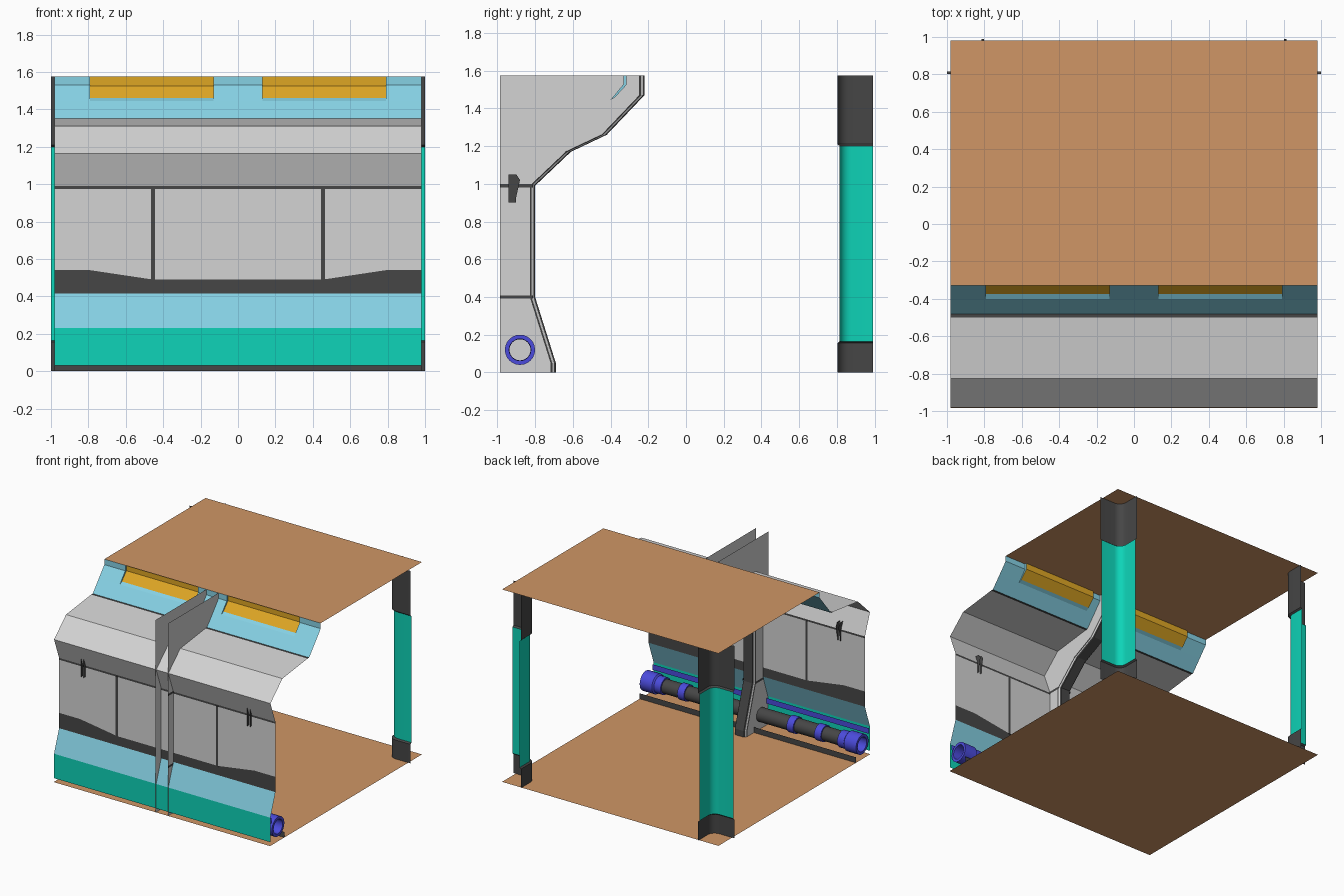
import bpy, bmesh, math

old = bpy.data.objects.get("Cube")
if old:
    bpy.data.objects.remove(old, do_unlink=True)


def material(name, r, g, b):
    lin = [(c / 255 / 12.92) if c < 11 else ((c / 255 + 0.055) / 1.055) ** 2.4 for c in (r, g, b)]
    m = bpy.data.materials.new(name)
    m.use_nodes = True
    m.diffuse_color = (*lin, 1)
    m.node_tree.nodes["Principled BSDF"].inputs["Base Color"].default_value = (*lin, 1)
    return m


GREY = material("light grey", 211, 211, 211)
DARK = material("charcoal", 70, 70, 70)
TAN = material("tan", 208, 150, 102)
GREEN = material("teal green", 14, 212, 184)
BLUE = material("pale blue", 134, 209, 228)
INDIGO = material("indigo", 75, 75, 220)
AMBER = material("amber", 222, 166, 36)

HALF = 0.98        # half width of the module
HEIGHT = 1.575     # ceiling level


def strips(name, rows, mat, smooth=False):
    """Skin a grid of points; mat(row, column) picks the material, None leaves a hole."""
    bm = bmesh.new()
    grid = [[bm.verts.new(p) for p in row] for row in rows]
    used = []
    for r in range(len(rows) - 1):
        for c in range(len(rows[r]) - 1):
            m = mat(r, c)
            if m is None:
                continue
            if m not in used:
                used.append(m)
            f = bm.faces.new((grid[r][c], grid[r][c + 1], grid[r + 1][c + 1], grid[r + 1][c]))
            f.material_index = used.index(m)
    bmesh.ops.remove_doubles(bm, verts=bm.verts, dist=1e-5)
    bmesh.ops.delete(bm, geom=[v for v in bm.verts if not v.link_faces], context='VERTS')
    me = bpy.data.meshes.new(name)
    bm.to_mesh(me)
    bm.free()
    for m in used:
        me.materials.append(m)
    ob = bpy.data.objects.new(name, me)
    bpy.context.collection.objects.link(ob)
    if smooth:
        bpy.ops.object.select_all(action='DESELECT')
        ob.select_set(True)
        bpy.context.view_layer.objects.active = ob
        bpy.ops.object.shade_smooth_by_angle(angle=math.radians(35))
    return ob


def sheet(name, profile, colours, x0=-HALF, x1=HALF):
    """Extrude a (y, z) profile along x, one colour per segment."""
    rows = [[(x0, y, z), (x1, y, z)] for y, z in profile]
    return strips(name, rows, lambda r, c: colours[r])


# Floor and ceiling
sheet("floor", [(-0.985, 0), (HALF, 0)], [TAN])
sheet("ceiling", [(-0.33, HEIGHT), (HALF, HEIGHT)], [TAN])

# Wall skin: base, lower slope, overhang and shelf
sheet("lower_wall", [(-0.98, 0.03), (-0.98, 0.23), (-0.915, 0.415)], [GREEN, BLUE])
sheet("upper_wall", [(-0.915, 0.99), (-0.98, 1.165), (-0.825, 1.31), (-0.5, 1.35), (-0.48, 1.35)],
      [GREY, GREY, GREY, DARK])
sheet("floor_skirting", [(-0.8, 0), (-0.8, 0.045)], [DARK])
sheet("cable_rail", [(-0.965, 0.175), (-0.965, 0.22)], [INDIGO])

# Door band with stepped dark trim below and a dark seam above
door_x = [-HALF, -0.79, -0.455, 0.455, 0.79, HALF]
trim_z = [0.54, 0.54, 0.49, 0.49, 0.54, 0.54]
levels = [[0.415] * 6, trim_z, [0.975] * 6, [0.99] * 6]
strips("door_panels", [[(x, -0.915, z) for x, z in zip(door_x, lv)] for lv in levels],
       lambda r, c: (DARK, GREY, DARK)[r])

# Sloped top panel with openings for the lamps
top_x = [-HALF, -0.79, -0.13, 0.13, 0.79, HALF]
top_profile = [(-0.48, 1.35), (-0.4, 1.445), (-0.33, 1.53), (-0.33, HEIGHT)]
strips("top_panel", [[(x, y, z) for x in top_x] for y, z in top_profile],
       lambda r, c: None if r > 0 and c in (1, 3) else BLUE)

lamp_profile = [(-0.375, 1.46), (-0.315, 1.525), (-0.315, HEIGHT)]
for side, s in (("left", 1), ("right", -1)):
    # Recessed lamp with its ledge and end caps
    x0, x1 = sorted((s * 0.13, s * 0.79))
    sheet(side + "_lamp", [top_profile[1]] + lamp_profile, [BLUE, AMBER, AMBER], x0, x1)
    for end, x in (("inner", s * 0.13), ("outer", s * 0.79)):
        strips(f"{side}_lamp_{end}_cap",
               [[(x, y, z) for y, z in prof] for prof in (top_profile[1:], lamp_profile)],
               lambda r, c: BLUE)

    # Door gap strip
    x0, x1 = s * 0.455 - 0.01, s * 0.455 + 0.01
    sheet(side + "_door_gap", [(-0.91, 0.485), (-0.92, 0.485), (-0.92, 0.98), (-0.91, 0.98), (-0.91, 0.485)],
          [DARK] * 4, x0, x1)

    # Latch: a pair of flat plates
    for part, x in (("inner", s * 0.74), ("outer", s * 0.765)):
        outline = [(-0.94, -0.9, 0.9), (-0.94, -0.9, 0.93), (-0.94, -0.88, 1.02), (-0.94, -0.9, 1.05)]
        strips(f"{side}_latch_{part}_plate", [[(x, a, z), (x, b, z)] for a, b, z in outline],
               lambda r, c: DARK)

    # Open pipe along the base: (x, radius, colour of the stretch that follows)
    lathe = [(0.06, 0.056, DARK)]
    for ring in (0.37, 0.62):
        lathe += [(ring - 0.03, 0.056, INDIGO), (ring - 0.03, 0.066, INDIGO),
                  (ring + 0.03, 0.066, INDIGO), (ring + 0.03, 0.056, DARK)]
    lathe += [(0.8, 0.056, INDIGO), (0.8, 0.068, INDIGO), (0.86, 0.068, INDIGO), (0.87, 0.08, INDIGO),
              (HALF, 0.08, INDIGO), (HALF, 0.058, INDIGO), (0.85, 0.056, INDIGO)]
    turns = [2 * math.pi * i / 24 for i in range(25)]
    strips(side + "_pipe",
           [[(s * x, -0.88 + r * math.cos(a * s), 0.12 + r * math.sin(a * s)) for a in turns]
            for x, r, _ in lathe],
           lambda r, c: lathe[r][2], smooth=True)

    # Rounded corner column with thicker foot and head
    def plan(grow):
        face, rad = 0.815 - grow, 0.06
        pts = [(face, 0.99)]
        for i in range(7):
            a = math.pi / 2 * i / 6
            pts.append((face + rad - rad * math.cos(a), face + rad - rad * math.sin(a)))
        return pts + [(1.0, face)]

    stages = [(0, 0.012), (0.155, 0.012), (0.165, 0), (1.2, 0), (1.21, 0.012), (HEIGHT, 0.012)]
    strips(side + "_column", [[(s * x, y, z) for x, y in plan(g)] for z, g in stages],
           lambda r, c: GREEN if r == 2 else DARK, smooth=True)

# Central rib: flat side plates, grooved rim and dark inner face
rib = [(-0.69, 0), (-0.69, 0.05), (-0.8, 0.4), (-0.8, 0.99), (-0.61, 1.17),
       (-0.42, 1.26), (-0.22, 1.47), (-0.22, HEIGHT)]
half_section = [(0.055, None), (0.055, 0.028), (0.051, 0.019), (0.046, 0.009), (0.04, 0)]
section = [(-x, d) for x, d in half_section] + [(x, d) for x, d in reversed(half_section)]
rib_colours = [GREY, DARK, GREY, DARK, DARK, DARK, GREY, DARK, GREY]
strips("central_rib",
       [[(x, -0.987 if d is None else y - d, z) for y, z in rib] for x, d in section],
       lambda r, c: rib_colours[r])

# Dark joints across the rib
for name, z in (("lower", 0.4), ("upper", 0.99)):
    for side, s in (("left", 1), ("right", -1)):
        strips(f"{name}_{side}_rib_joint",
               [[(s * 0.057, -0.987, h), (s * 0.057, -0.81, h)] for h in (z - 0.009, z + 0.009)],
               lambda r, c: DARK)
